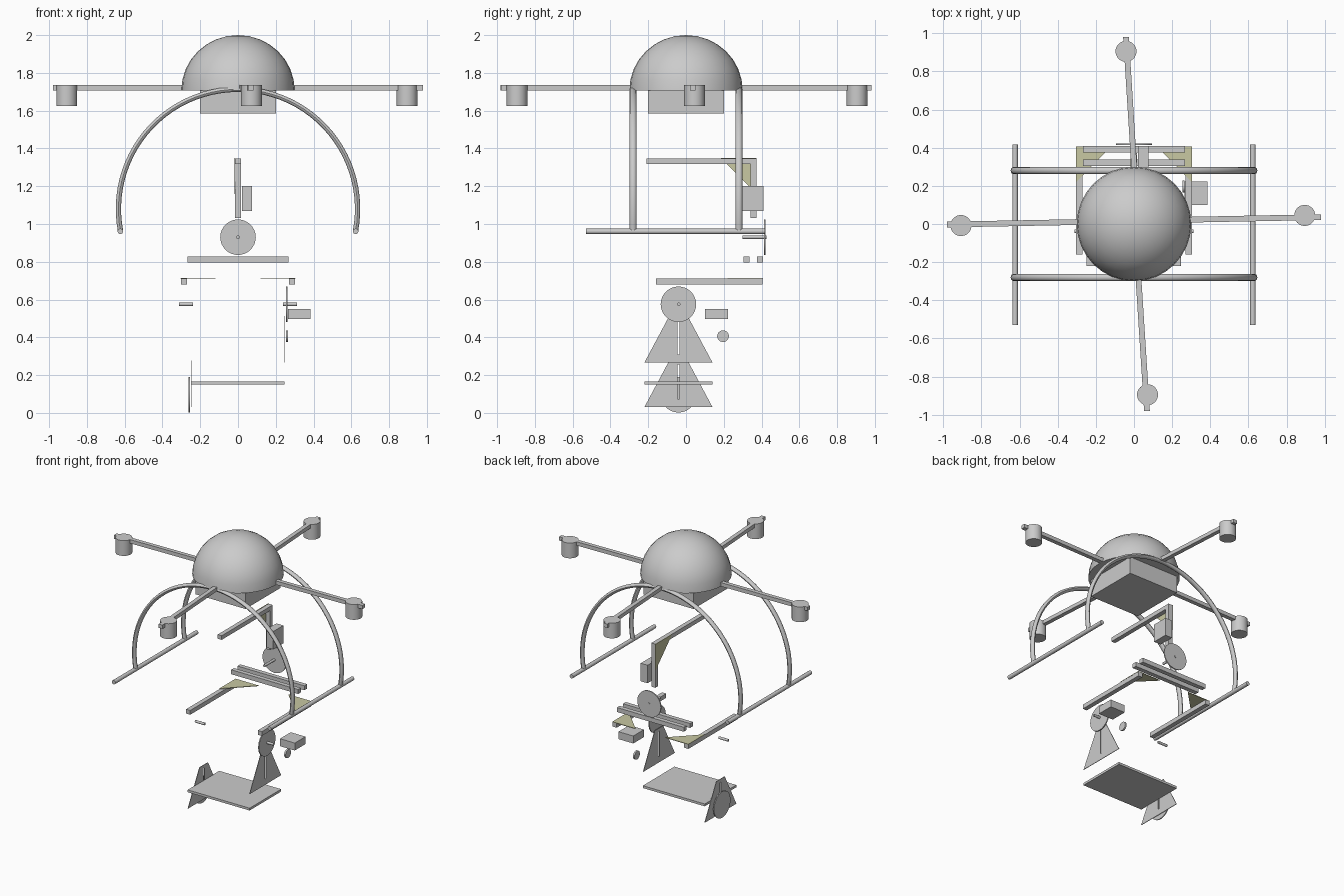
import bpy, bmesh, math
from mathutils import Vector, Matrix

if "Cube" in bpy.data.objects:
    bpy.data.objects.remove(bpy.data.objects["Cube"])

olive = bpy.data.materials.new("olive")
olive.diffuse_color = (0.58, 0.58, 0.36, 1)
olive.use_nodes = True
olive.node_tree.nodes["Principled BSDF"].inputs["Base Color"].default_value = olive.diffuse_color


def make(name, bm, smooth=False, mat=None):
    bmesh.ops.recalc_face_normals(bm, faces=bm.faces)
    me = bpy.data.meshes.new(name)
    bm.to_mesh(me)
    bm.free()
    ob = bpy.data.objects.new(name, me)
    bpy.context.collection.objects.link(ob)
    if mat:
        me.materials.append(mat)
    if smooth:
        bpy.context.view_layer.objects.active = ob
        ob.select_set(True)
        bpy.ops.object.shade_smooth_by_angle(angle=math.radians(35))
        ob.select_set(False)
    return ob


def box(name, x, y, z):
    """Box from (min, max) pairs."""
    bm = bmesh.new()
    m = Matrix.Translation([sum(r) / 2 for r in (x, y, z)])
    m = m @ Matrix.Diagonal([r[1] - r[0] for r in (x, y, z)] + [1])
    bmesh.ops.create_cube(bm, size=1, matrix=m)
    return make(name, bm)


def rod(name, a, b, r, seg=32):
    """Cylinder between two points."""
    a, b = Vector(a), Vector(b)
    bm = bmesh.new()
    m = Matrix.Translation((a + b) / 2) @ (b - a).to_track_quat('Z', 'Y').to_matrix().to_4x4()
    bmesh.ops.create_cone(bm, cap_ends=True, segments=seg, radius1=r, radius2=r,
                          depth=(b - a).length, matrix=m)
    return make(name, bm, True)


def plate(name, pts, offset, mat=None):
    """Flat polygon extruded by an offset vector."""
    bm = bmesh.new()
    f = bm.faces.new([bm.verts.new(p) for p in pts])
    ext = bmesh.ops.extrude_face_region(bm, geom=[f], use_keep_orig=True)
    bmesh.ops.translate(bm, vec=offset, verts=[v for v in ext['geom'] if isinstance(v, bmesh.types.BMVert)])
    return make(name, bm, mat=mat)


# Dome canopy and the battery box below it
bm = bmesh.new()
bmesh.ops.create_uvsphere(bm, u_segments=32, v_segments=16, radius=0.3)
bmesh.ops.bisect_plane(bm, geom=bm.verts[:] + bm.edges[:] + bm.faces[:], dist=1e-4,
                       plane_co=(0, 0, 0), plane_no=(0, 0, -1), clear_outer=True)
bmesh.ops.holes_fill(bm, edges=[e for e in bm.edges if e.is_boundary])
bmesh.ops.transform(bm, matrix=Matrix.Translation((0, 0, 1.708)) @ Matrix.Diagonal((1, 1, 0.973, 1)), verts=bm.verts)
make("dome", bm, True)
box("battery_box", (-0.2, 0.2), (-0.2, 0.2), (1.585, 1.708))

# Rotor arms with a motor near each tip
for side, root, tip, motor in (
        ("left", (-0.2, 0.012), (-0.98, -0.003), (-0.907, -0.008)),
        ("right", (0.2, 0.021), (0.98, 0.036), (0.895, 0.045)),
        ("rear", (0.007, 0.2), (-0.042, 0.98), (-0.042, 0.905)),
        ("front", (0.018, -0.2), (0.068, -0.98), (0.071, -0.895))):
    a, b = Vector((*root, 1.708)), Vector((*tip, 1.708))
    n = (b - a).cross(Vector((0, 0, 1))).normalized() * 0.015
    plate(side + "_arm", [a + n, b + n, b - n, a - n], (0, 0, 0.027), None)
    rod(side + "_motor", (*motor, 1.625), (*motor, 1.735), 0.055)

# Arched landing legs, an elliptical section swept along an arc
for name, y in (("front_leg_arch", -0.28), ("rear_leg_arch", 0.28)):
    bm = bmesh.new()
    rings = []
    for i in range(49):
        t = math.radians(-11 + 202 * i / 48)
        ring = []
        for k in range(12):
            u = math.tau * k / 12
            r = 0.633 + 0.014 * math.cos(u)
            ring.append(bm.verts.new((r * math.cos(t), y + 0.018 * math.sin(u), 1.08 + r * math.sin(t))))
        rings.append(ring)
    for p, q in zip(rings, rings[1:]):
        for k in range(12):
            bm.faces.new((p[k], p[k - 1], q[k - 1], q[k]))
    bm.faces.new(rings[0])
    bm.faces.new(rings[-1])
    make(name, bm, True)

# Landing skids
for name, s in (("left_skid", -1), ("right_skid", 1)):
    rod(name, (s * 0.623, -0.53, 0.961), (s * 0.623, 0.418, 0.961), 0.0145, 16)

# Yaw bracket: two bars, gusset, servo
box("yaw_bar", (-0.015, 0.017), (-0.21, 0.372), (1.317, 1.347))
box("yaw_post", (-0.015, 0.017), (0.341, 0.372), (1.032, 1.317))
plate("yaw_gusset", [(-0.015, 0.185, 1.349), (-0.015, 0.373, 1.349), (-0.015, 0.373, 1.16)], (-0.004, 0, 0), olive)
box("yaw_servo", (0.02, 0.075), (0.295, 0.41), (1.07, 1.2))

# Roll disc and shaft
rod("roll_disc", (0, 0.414, 0.93), (0, 0.422, 0.93), 0.094)
rod("roll_shaft", (0, 0.3, 0.93), (0, 0.426, 0.93), 0.009, 16)

# Pair of cross bars
box("cross_bar_front", (-0.268, 0.267), (0.305, 0.337), (0.796, 0.828))
box("cross_bar_rear", (-0.268, 0.267), (0.376, 0.408), (0.796, 0.828))

# Side bars, corner gussets, pivot pins
for side, s in (("left", -1), ("right", 1)):
    box(side + "_side_bar", sorted((s * 0.27, s * 0.303)), (-0.16, 0.406), (0.68, 0.711))
    plate(side + "_gusset", [(s * 0.304, 0.407, 0.711), (s * 0.118, 0.407, 0.711), (s * 0.304, 0.22, 0.711)],
          (0, 0, 0.004), olive)
    rod(side + "_pivot_pin", (s * 0.238, -0.038, 0.575), (s * 0.313, -0.038, 0.575), 0.009, 16)

# Pitch discs
rod("right_pitch_disc", (0.255, -0.04, 0.575), (0.262, -0.04, 0.575), 0.094)
rod("left_pitch_disc", (-0.262, -0.04, 0.096), (-0.255, -0.04, 0.096), 0.094)

# Tapered side plates with a central slot
for name, x, z in (("right_tilt_plate", 0.245, 0.267), ("left_tilt_plate", -0.247, 0.031)):
    bm = bmesh.new()
    outer = [(-0.18, 0), (0.18, 0), (0.048, 0.247), (-0.048, 0.247)]
    inner = [(-0.005, 0.043), (0.005, 0.043), (0.005, 0.225), (-0.005, 0.225)]
    o, n = ([bm.verts.new((x, y - 0.04, z + h)) for y, h in loop] for loop in (outer, inner))
    for i in range(4):
        j = (i + 1) % 4
        bm.faces.new((o[i], o[j], n[j], n[i]))
    ob = make(name, bm)
    sol = ob.modifiers.new("thickness", 'SOLIDIFY')
    sol.thickness, sol.offset = 0.004, 0

# Camera platform, pitch servo and its horn
box("platform", (-0.248, 0.247), (-0.22, 0.14), (0.149, 0.166))
box("pitch_servo", (0.266, 0.384), (0.1, 0.222), (0.497, 0.551))
rod("servo_horn", (0.253, 0.196, 0.406), (0.265, 0.196, 0.406), 0.031, 24)
